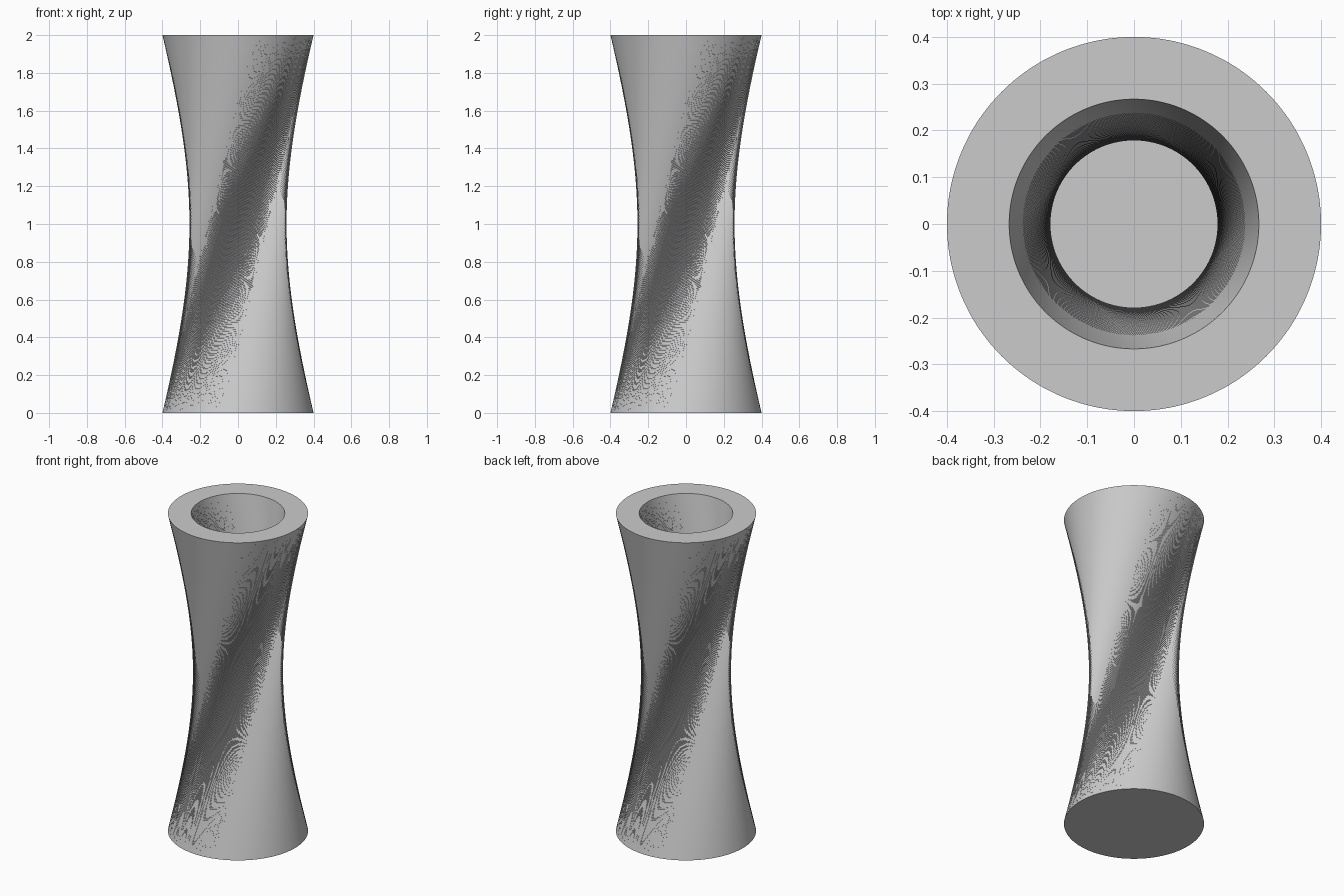
import bpy, bmesh
from math import cos, sin, radians, tau

if "Cube" in bpy.data.objects:
    bpy.data.objects.remove(bpy.data.objects["Cube"])

SIDES = 360
TWIST_PER_UNIT = radians(50)

bm = bmesh.new()


def ring(radius, z):
    """Circle of points, turned in proportion to its height."""
    turn = TWIST_PER_UNIT * z
    return [bm.verts.new((radius * cos(tau * i / SIDES + turn),
                          radius * sin(tau * i / SIDES + turn), z))
            for i in range(SIDES)]


def twisted_wall(low, high, inward=False):
    """Long straight slivers between two turned rings form the waist."""
    for i in range(SIDES):
        j = (i + 1) % SIDES
        for tri in ((low[i], low[j], high[j]), (low[i], high[j], high[i])):
            bm.faces.new(tri[::-1] if inward else tri)


# Rings of the outside and of the hollow
outer_low, outer_high = ring(0.4, 0), ring(0.4, 2)
inner_low, inner_high = ring(0.267, 0.1), ring(0.267, 2)

# Outer and inner walls
twisted_wall(outer_low, outer_high)
twisted_wall(inner_low, inner_high, inward=True)

# Underside, hollow floor and flat rim
bm.faces.new(outer_low[::-1])
bm.faces.new(inner_low)
for i in range(SIDES):
    j = (i + 1) % SIDES
    bm.faces.new((outer_high[i], outer_high[j], inner_high[j], inner_high[i]))

mesh = bpy.data.meshes.new("twisted_vase")
bm.to_mesh(mesh)
bm.free()
vase = bpy.data.objects.new("twisted_vase", mesh)
bpy.context.collection.objects.link(vase)
